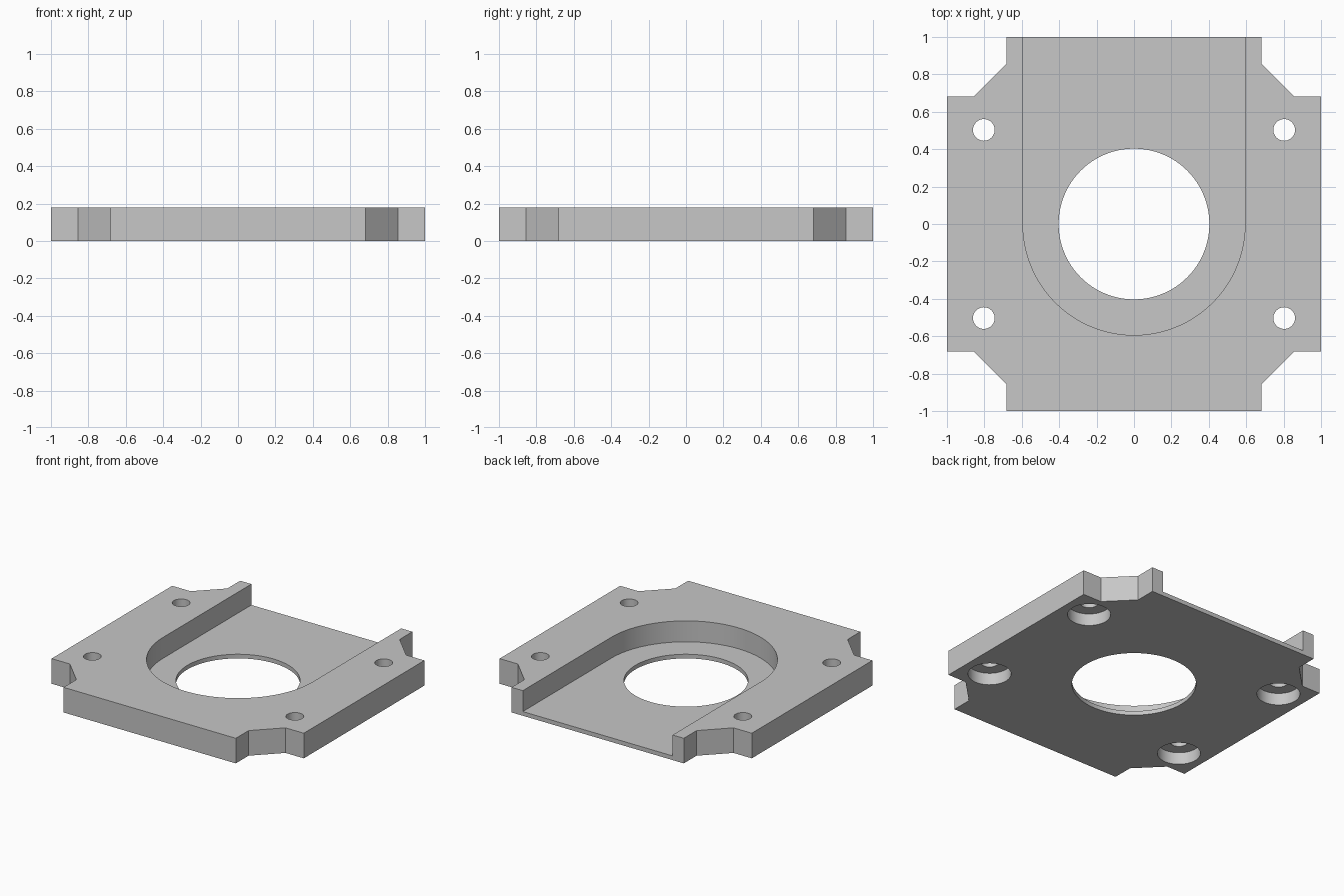
import bpy, bmesh, math

cube = bpy.data.objects.get("Cube")
if cube:
    bpy.data.objects.remove(cube, do_unlink=True)

THICK = 0.18        # plate thickness
FLOOR = 0.03        # material left under the pocket
HOLE_R = 0.403      # central opening
POCKET_R = 0.594    # round end of the pocket
BOLT = (0.803, 0.503)
BOLT_R, BORE_R, BORE_DEPTH = 0.058, 0.14, 0.086

grey = bpy.data.materials.new("plain grey")
grey.use_nodes = True
colour = (0.57, 0.57, 0.57, 1)
grey.diffuse_color = colour
grey.node_tree.nodes["Principled BSDF"].inputs["Base Color"].default_value = colour


def prism(name, outline, z0, z1):
    """Extrude a closed counter-clockwise outline from z0 to z1."""
    bm = bmesh.new()
    base = bm.faces.new([bm.verts.new((x, y, z0)) for x, y in outline])
    top = bmesh.ops.extrude_face_region(bm, geom=[base])["geom"]
    verts = [g for g in top if isinstance(g, bmesh.types.BMVert)]
    bmesh.ops.translate(bm, vec=(0, 0, z1 - z0), verts=verts)
    bmesh.ops.recalc_face_normals(bm, faces=bm.faces)
    mesh = bpy.data.meshes.new(name)
    bm.to_mesh(mesh)
    bm.free()
    mesh.materials.append(grey)
    obj = bpy.data.objects.new(name, mesh)
    bpy.context.collection.objects.link(obj)
    return obj


def arc(r, start, end, steps, cx=0, cy=0):
    return [(cx + r * math.cos(start + (end - start) * i / steps),
             cy + r * math.sin(start + (end - start) * i / steps))
            for i in range(steps + 1)]


def circle(r, steps, cx=0, cy=0):
    return arc(r, 0, 2 * math.pi, steps, cx, cy)[:-1]


# Square plate with a stepped, chamfered notch at each corner
corner = [(1, 0.683), (0.855, 0.683), (0.683, 0.855), (0.683, 1)]
outline = []
for c, s in ((1, 0), (0, 1), (-1, 0), (0, -1)):
    outline += [(x * c - y * s, x * s + y * c) for x, y in corner]
plate = prism("mounting_plate", outline, 0, THICK)

# U-shaped pocket open at the back, and the central opening
pocket = arc(POCKET_R, math.pi, 2 * math.pi, 64) + [(POCKET_R, 1.2), (-POCKET_R, 1.2)]
cutters = [prism("pocket_cutter", pocket, FLOOR, THICK + 0.1),
           prism("opening_cutter", circle(HOLE_R, 96), -0.1, THICK + 0.1)]

# Bolt holes, counterbored from below
for sx in (-1, 1):
    for sy in (-1, 1):
        x, y = sx * BOLT[0], sy * BOLT[1]
        cutters.append(prism("bolt_cutter", circle(BOLT_R, 40, x, y), -0.1, THICK + 0.1))
        cutters.append(prism("bore_cutter", circle(BORE_R, 48, x, y), -0.1, BORE_DEPTH))

# Cut everything, then discard the cutters
bpy.ops.object.select_all(action='DESELECT')
bpy.context.view_layer.objects.active = plate
plate.select_set(True)
for cutter in cutters:
    cutter.hide_render = True
    mod = plate.modifiers.new("cut", 'BOOLEAN')
    mod.operation = 'DIFFERENCE'
    mod.solver = 'EXACT'
    mod.object = cutter
    bpy.ops.object.modifier_apply(modifier=mod.name)
    bpy.data.objects.remove(cutter, do_unlink=True)

bpy.ops.object.shade_smooth_by_angle(angle=math.radians(30))
